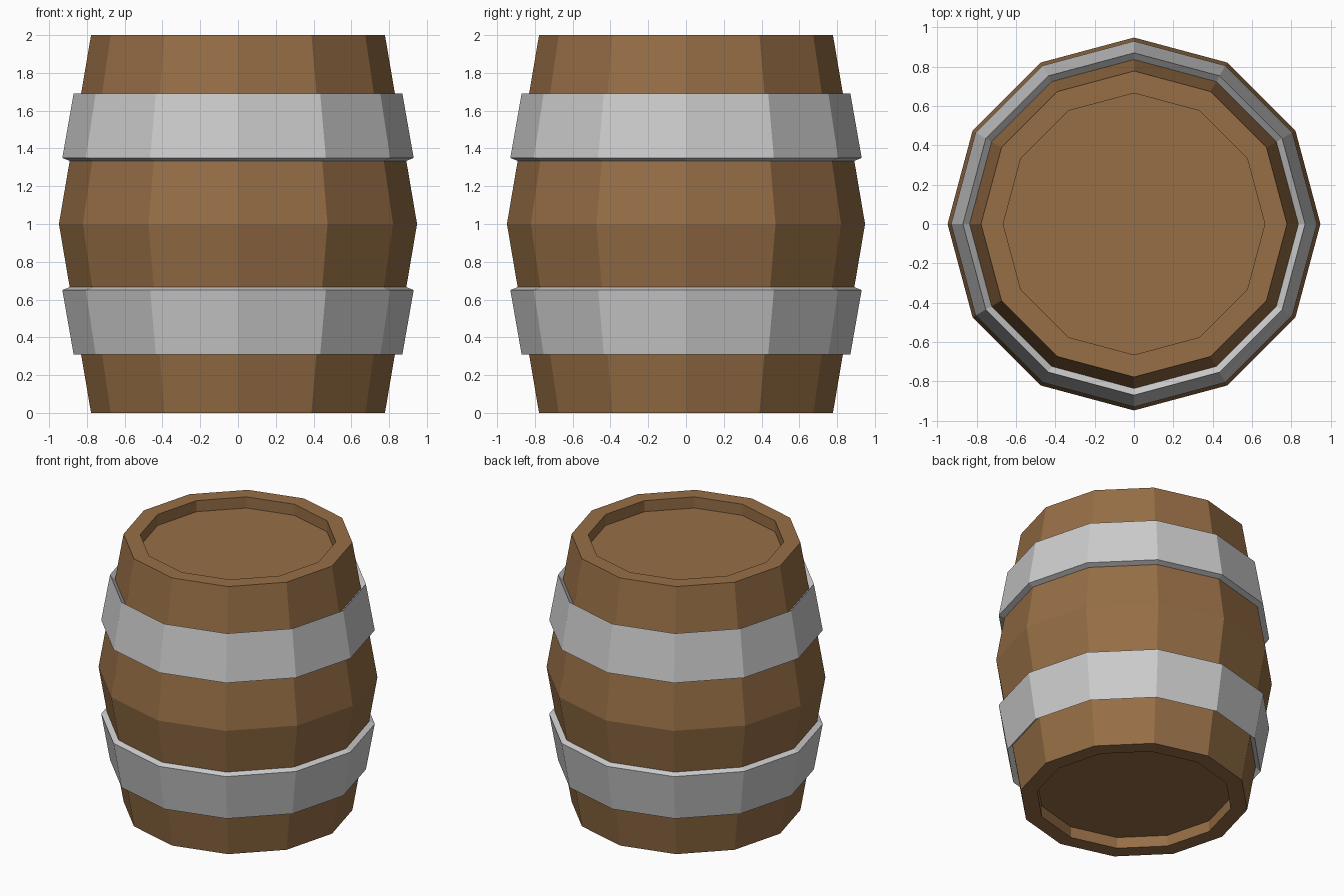
import bpy, bmesh
from math import cos, sin, tau

if "Cube" in bpy.data.objects:
    bpy.data.objects.remove(bpy.data.objects["Cube"])

SIDES = 12


def lathe(name, profile, closed=False, material=None):
    """Revolve (radius, z) points around z; open profiles get end caps."""
    bm = bmesh.new()
    rings = [[bm.verts.new((r * cos(tau * i / SIDES), r * sin(tau * i / SIDES), z))
              for i in range(SIDES)] for r, z in profile]
    pairs = list(zip(rings, rings[1:]))
    if closed:
        pairs.append((rings[-1], rings[0]))
    else:
        bm.faces.new(rings[0])
        bm.faces.new(rings[-1])
    for a, b in pairs:
        for i in range(SIDES):
            j = (i + 1) % SIDES
            bm.faces.new((a[i], a[j], b[j], b[i]))
    bmesh.ops.recalc_face_normals(bm, faces=bm.faces)
    mesh = bpy.data.meshes.new(name)
    bm.to_mesh(mesh)
    bm.free()
    obj = bpy.data.objects.new(name, mesh)
    bpy.context.collection.objects.link(obj)
    if material:
        mesh.materials.append(material)
    return obj


wood = bpy.data.materials.new("wood")
wood.diffuse_color = (0.305, 0.156, 0.06, 1)
wood.use_nodes = True
wood.node_tree.nodes["Principled BSDF"].inputs["Base Color"].default_value = wood.diffuse_color

# Bulging body with recessed lid and base
lathe("barrel_body", [(0.665, 0.083), (0.665, 0), (0.778, 0), (0.948, 1),
                      (0.778, 2), (0.665, 2), (0.665, 1.917)], material=wood)

# Metal hoops, mirrored about the middle
hoop = [(0.87, 1.692), (0.93, 1.35), (0.89, 1.334), (0.83, 1.652)]
lathe("upper_hoop", hoop, closed=True)
lathe("lower_hoop", [(r, 2.03 - z + -0.03) for r, z in hoop], closed=True)
